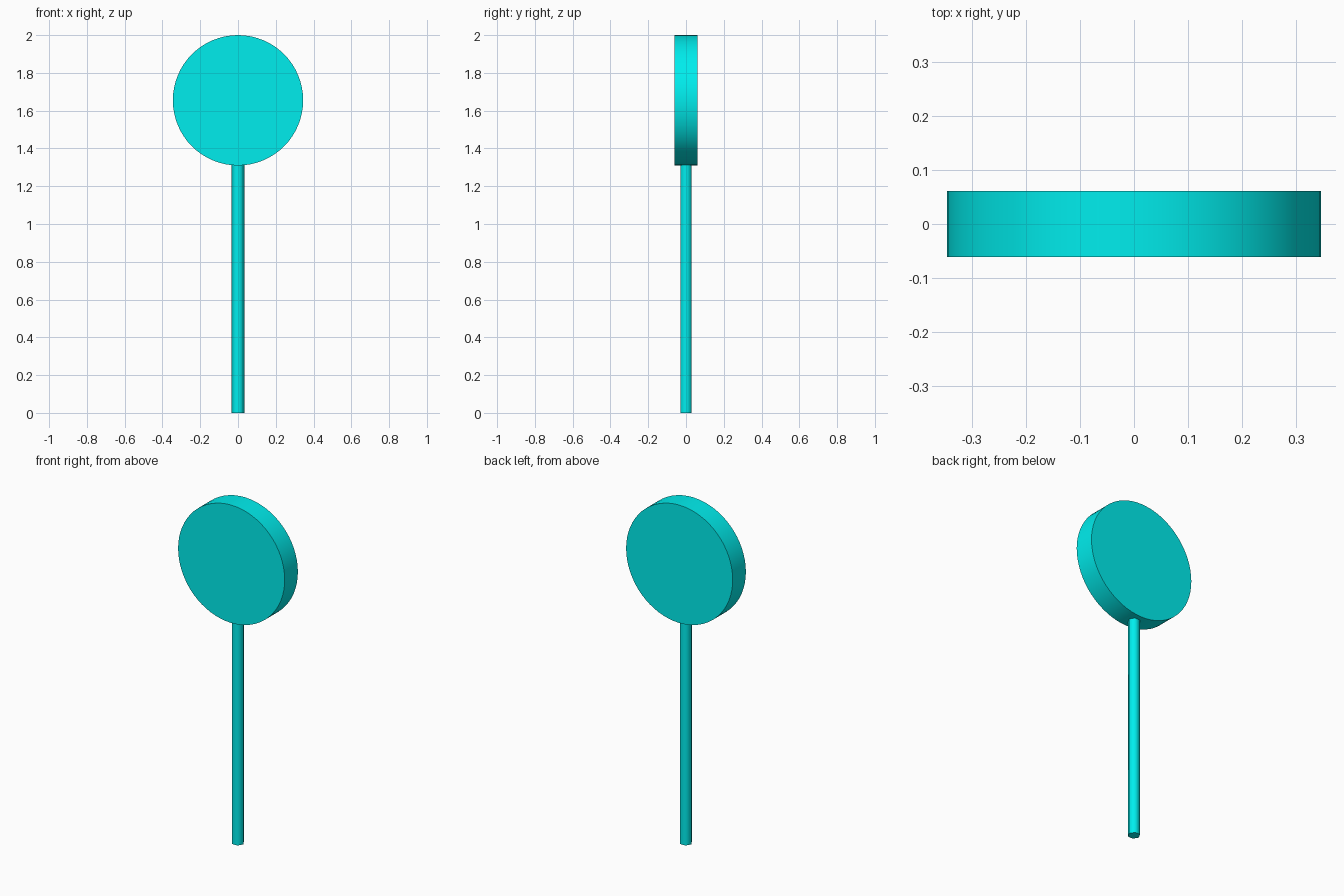
import bpy
import math

if "Cube" in bpy.data.objects:
    bpy.data.objects.remove(bpy.data.objects["Cube"])

mat = bpy.data.materials.new("cyan")
mat.diffuse_color = (0.0, 0.85, 0.85, 1.0)
mat.use_nodes = True
mat.node_tree.nodes["Principled BSDF"].inputs["Base Color"].default_value = mat.diffuse_color


def cylinder(name, sides, radius, depth, location, rotation=(0, 0, 0)):
    bpy.ops.mesh.primitive_cylinder_add(vertices=sides, radius=radius, depth=depth,
                                        location=location, rotation=rotation)
    obj = bpy.context.object
    obj.name = name
    obj.data.materials.append(mat)
    bpy.ops.object.transform_apply(location=False, rotation=True, scale=True)
    # smooth sides, sharp end rims
    bpy.ops.object.shade_smooth_by_angle(angle=math.radians(65))
    return obj


# Round flat head, facing front and back
cylinder("disc", 64, 0.345, 0.122, (0, 0, 1.655), (math.pi / 2, 0, 0))

# Thin six-sided stick with corners pointing left and right
stick_top = 1.32
cylinder("stick", 6, 0.034, stick_top, (0, 0, stick_top / 2), (0, 0, math.pi / 6))
